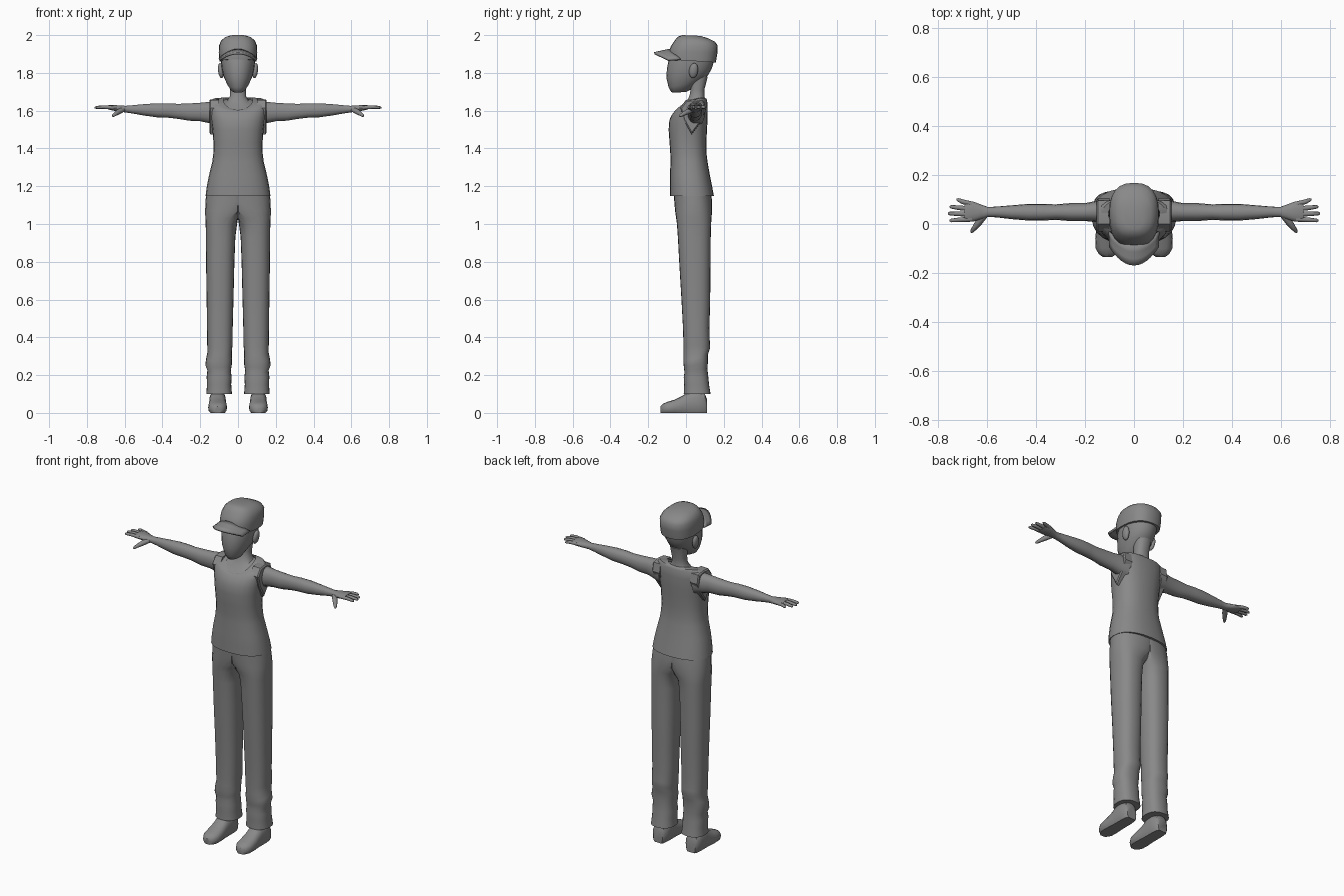
import bpy, bmesh, math
from mathutils import Vector

grey = bpy.data.materials.new("mid grey")
grey.diffuse_color = (0.25, 0.25, 0.25, 1)


def spow(v, n):
    return math.copysign(abs(v) ** (2 / n), v)


def finish(name, bm, mirror=False, angle=40):
    bmesh.ops.recalc_face_normals(bm, faces=bm.faces)
    me = bpy.data.meshes.new(name)
    bm.to_mesh(me)
    bm.free()
    ob = bpy.data.objects.new(name, me)
    bpy.context.collection.objects.link(ob)
    me.materials.append(grey)
    if mirror:
        ob.modifiers.new("mirror", 'MIRROR').use_mirror_merge = False
    bpy.ops.object.select_all(action='DESELECT')
    ob.select_set(True)
    bpy.context.view_layer.objects.active = ob
    bpy.ops.object.shade_smooth_by_angle(angle=math.radians(angle))
    return ob


def loft(name, rings, mirror=False, caps=(True, True), angle=40):
    """Skin a list of equal-length point rings."""
    bm = bmesh.new()
    vs = [[bm.verts.new(p) for p in r] for r in rings]
    for a, b in zip(vs, vs[1:]):
        for i in range(len(a)):
            j = (i + 1) % len(a)
            bm.faces.new((a[i], a[j], b[j], b[i]))
    if caps[0]:
        bm.faces.new(vs[0])
    if caps[1]:
        bm.faces.new(vs[-1])
    return finish(name, bm, mirror, angle)


def ring_z(z, rx, y0, y1, cx=0, tilt=0, bump=0, n=2.3, seg=24, half=False):
    """Level ring; tilt raises the back, bump raises the sides."""
    pts = []
    for i in range(seg):
        a = 2 * math.pi * i / seg
        c, s = spow(math.cos(a), n), spow(math.sin(a), n)
        x = cx + rx * c
        if half:
            x = max(x, 0.0)
        pts.append((x, (y0 + y1) / 2 + (y1 - y0) / 2 * s, z + tilt * s + bump * c * c))
    return pts


def ring_x(x, y0, y1, z0, z1, n=2.2, seg=14):
    return [(x, (y0 + y1) / 2 + (y1 - y0) / 2 * spow(math.cos(a), n),
             (z0 + z1) / 2 + (z1 - z0) / 2 * spow(math.sin(a), n))
            for a in (2 * math.pi * i / seg for i in range(seg))]


def tube(name, path, seg=8):
    """Tapered round limb through (x, y, z, radius) points."""
    pts = [Vector(p[:3]) for p in path]
    d = (pts[-1] - pts[0]).normalized()
    u = d.cross(Vector((0, 0, 1))).normalized()
    v = u.cross(d)
    loft(name, [[p + q[3] * (math.cos(a) * u + math.sin(a) * v)
                 for a in (2 * math.pi * i / seg for i in range(seg))]
                for p, q in zip(pts, path)], mirror=True, angle=60)


# Sleeveless shirt, closing in towards the dipped neckline
loft("shirt", [ring_z(z, rx, a, b, n=2.4) for z, rx, a, b in [
    (1.148, .172, -.085, .148), (1.2, .165, -.085, .138), (1.26, .153, -.085, .126),
    (1.33, .136, -.082, .114), (1.37, .131, -.083, .109), (1.43, .13, -.087, .108),
    (1.5, .135, -.092, .111), (1.55, .142, -.088, .114)]] + [
    ring_z(1.593, .149, -.075, .115, tilt=.015, bump=.015, n=2.4),
    ring_z(1.626, .15, -.06, .112, tilt=.028, bump=.016, n=2.4),
    ring_z(1.634, .135, -.053, .107, tilt=.03, bump=.02, n=2.4),
    ring_z(1.636, .077, -.046, .101, tilt=.032, bump=.02)],
    caps=(True, False))

# Pointed armhole edging
hole = [(.05, 1.66), (.0, 1.655), (-.03, 1.615), (-.012, 1.55), (.03, 1.475),
        (.075, 1.535), (.105, 1.6), (.095, 1.65)]
loft("armhole_edge", [[(x, .04 + (y - .04) * k, 1.59 + (z - 1.59) * k) for y, z in hole]
                      for x, k in [(.1, 1.02), (.146, 1.0), (.152, .9)]], mirror=True, angle=30)

# Neck and upper chest
loft("neck", [ring_z(1.626, .082, -.048, .1, tilt=.03, bump=.02),
              ring_z(1.648, .055, -.008, .1, tilt=.015, bump=.008),
              ring_z(1.675, .043, .018, .098), ring_z(1.71, .041, .024, .097),
              ring_z(1.78, .045, .02, .115)])

# Head with tapered jaw
loft("head", [ring_z(z, rx, a, b, tilt=t, n=2.1) for z, rx, a, b, t in [
    (1.697, .02, -.068, .0, .002), (1.706, .036, -.079, .025, .006),
    (1.737, .056, -.092, .065, .014), (1.78, .076, -.104, .115, .005),
    (1.82, .085, -.101, .135, 0), (1.86, .09, -.094, .148, 0), (1.9, .09, -.08, .15, 0)]])

# Ears
bm = bmesh.new()
bmesh.ops.create_uvsphere(bm, u_segments=12, v_segments=8, radius=1)
for v in bm.verts:
    x, y, z = v.co
    v.co = (.091 + .015 * x + .004 * z, .04 + .024 * y + .004 * z, 1.812 + .04 * z)
finish("ear", bm, True, 60)

# Cap crown and curved brim
loft("cap_crown", [ring_z(z, rx, a, b, tilt=t, n=2.5) for z, rx, a, b, t in [
    (1.863, .099, -.09, .158, -.008), (1.91, .102, -.092, .167, -.002),
    (1.945, .1, -.078, .168, 0), (1.97, .09, -.058, .152, -.004),
    (1.988, .07, -.042, .115, -.004), (1.998, .038, -.02, .075, -.002)]])
bm = bmesh.new()
rows = []
for i in range(13):
    t = i / 6 - 1
    inner = Vector((.099 * t, -.03 - .055 * (1 - t * t), 1.922 - .05 * t * t))
    outer = Vector((.098 * t, -.168 + .075 * t * t, 1.904 - .036 * t * t))
    rows.append([bm.verts.new(inner.lerp(outer, k / 3)) for k in range(4)])
for a, b in zip(rows, rows[1:]):
    for k in range(3):
        bm.faces.new((a[k], a[k + 1], b[k + 1], b[k]))
brim = finish("cap_brim", bm)
mod = brim.modifiers.new("thickness", 'SOLIDIFY')
mod.thickness, mod.offset = .012, 0

# Trousers: half hips flowing into each leg, with creases near the cuff
loft("trouser_leg", [ring_z(z, rx, a, b, cx=cx, tilt=t, half=True, n=2.4) for z, cx, rx, a, b, t in [
    (1.17, 0, .168, -.066, .132, 0), (1.12, .015, .157, -.062, .138, 0),
    (1.07, .045, .129, -.058, .138, 0), (1.03, .075, .098, -.052, .135, 0),
    (1.0, .088, .083, -.048, .133, 0), (.93, .092, .078, -.043, .131, 0),
    (.8, .094, .075, -.036, .13, 0), (.6, .095, .071, -.024, .128, 0),
    (.45, .096, .068, -.016, .124, 0), (.36, .096, .067, -.013, .126, .012),
    (.325, .097, .064, -.013, .128, .02), (.29, .1, .068, -.014, .116, .02),
    (.255, .103, .07, -.011, .116, .015), (.225, .1, .062, -.008, .113, .01),
    (.19, .1, .066, -.012, .118, 0), (.15, .1, .064, -.01, .122, 0),
    (.1, .1, .068, -.012, .13, 0)]], mirror=True)

# Shoes, lofted heel to toe with flat soles
loft("shoe", [[(.108 + w * spow(math.cos(a), 2.6), y, max(0, h * (.42 + .58 * spow(math.sin(a), 2.4))))
               for a in (2 * math.pi * i / 16 for i in range(16))]
              for y, w, h in [(.11, .03, .075), (.1, .04, .1), (.06, .045, .12), (.015, .045, .115),
                              (-.02, .046, .09), (-.06, .05, .07), (-.1, .048, .058),
                              (-.122, .036, .048), (-.135, .018, .034)]], mirror=True)

# Arms running into the palms
loft("arm", [ring_x(*r) for r in [
    (.11, .005, .1, 1.52, 1.648), (.15, .008, .095, 1.532, 1.648), (.2, .012, .085, 1.543, 1.643),
    (.26, .012, .085, 1.546, 1.639), (.32, .017, .08, 1.556, 1.637), (.37, .014, .082, 1.562, 1.64),
    (.43, .014, .082, 1.564, 1.64), (.5, .02, .076, 1.574, 1.635), (.56, .027, .071, 1.585, 1.629),
    (.595, .029, .069, 1.59, 1.626), (.625, .019, .08, 1.594, 1.628), (.655, .01, .091, 1.599, 1.63),
    (.68, .01, .092, 1.604, 1.63), (.69, .014, .088, 1.608, 1.628)]], mirror=True)

# Fingers fanned out, plus a drooping thumb
for name, y0, x1, y1 in [("index_finger", .02, .752, .014), ("middle_finger", .04, .759, .043),
                         ("ring_finger", .061, .752, .071), ("little_finger", .081, .724, .1)]:
    mid = (.672 + x1) / 2
    tube(name, [(.66, y0, 1.616, .0105), (mid, (y0 + y1) / 2, 1.619, .0095),
                (x1 - .008, y1 - (y1 - y0) * .1, 1.617, .0075), (x1, y1, 1.616, .003)])
tube("thumb", [(.61, .035, 1.605, .014), (.632, .008, 1.594, .0145), (.648, -.013, 1.583, .011),
               (.66, -.029, 1.574, .008), (.664, -.035, 1.57, .003)])
